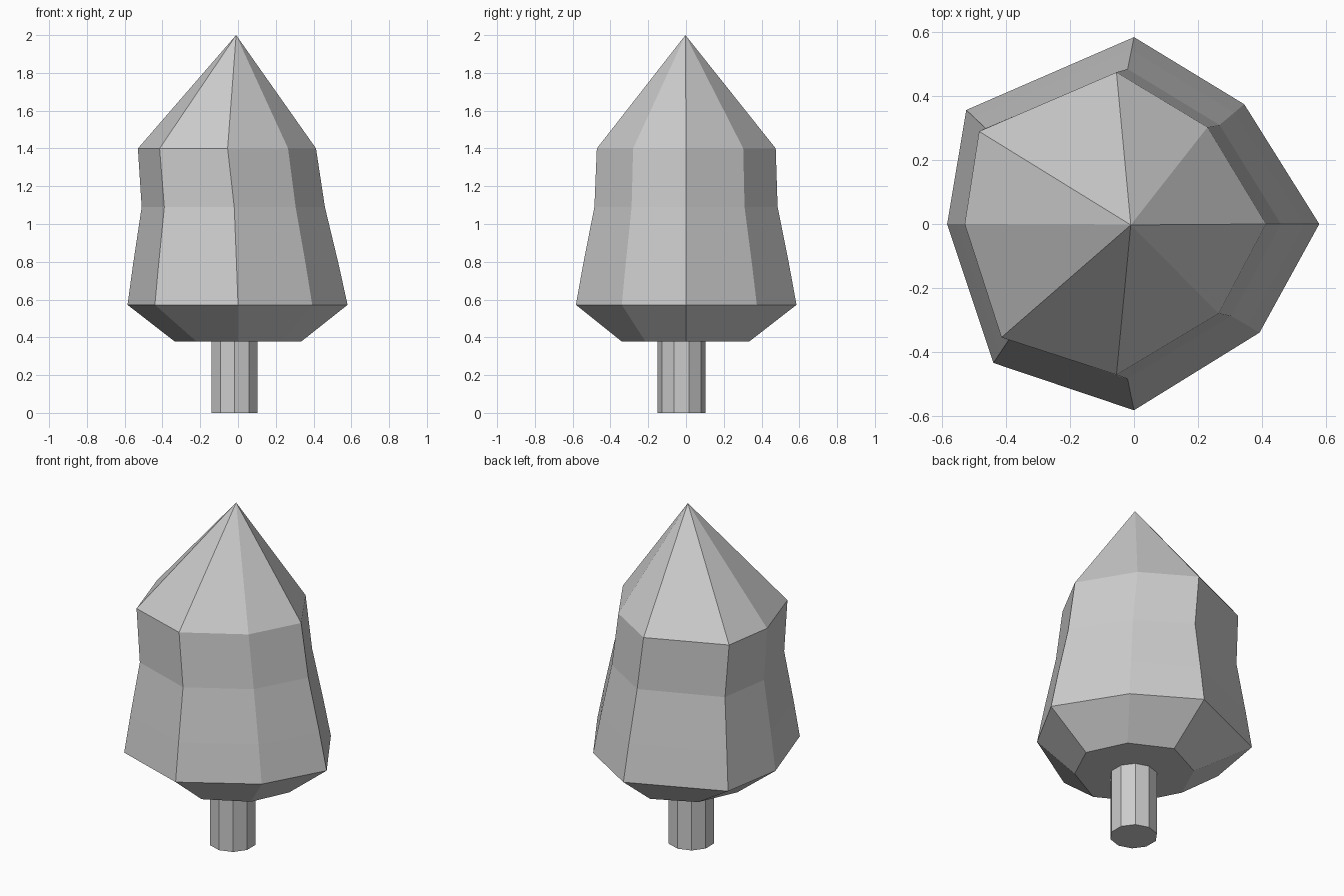
import bpy, bmesh

if "Cube" in bpy.data.objects:
    bpy.data.objects.remove(bpy.data.objects["Cube"])


def make_object(name, bm):
    bmesh.ops.recalc_face_normals(bm, faces=bm.faces)
    mesh = bpy.data.meshes.new(name)
    bm.to_mesh(mesh)
    bm.free()
    obj = bpy.data.objects.new(name, mesh)
    bpy.context.collection.objects.link(obj)
    return obj


# Foliage: irregular eight-sided rings lofted upward, capped below, pointed on top
base = [(.335, 0), (.23, .22), (0, .335), (-.235, .22),
        (-.335, 0), (-.22, -.22), (0, -.34), (.235, -.215)]
wide = [(.58, 0), (.345, .375), (0, .585), (-.525, .357),
        (-.585, 0), (-.44, -.435), (0, -.583), (.393, -.34)]
waist = [(.46, 0), (.268, .31), (-.02, .485), (-.465, .3),
         (-.51, 0), (-.39, -.36), (-.02, -.485), (.305, -.288)]
shoulder = [(.413, 0), (.23, .303), (-.055, .475), (-.485, .29),
            (-.53, 0), (-.415, -.355), (-.055, -.472), (.265, -.28)]
lower = [(a[0] + (b[0] - a[0]) * .4, a[1] + (b[1] - a[1]) * .4)
         for a, b in zip(wide, waist)]
levels = [(.378, base), (.572, wide), (.79, lower), (1.09, waist), (1.4, shoulder)]

bm = bmesh.new()
rings = [[bm.verts.new((x, y, z)) for x, y in ring] for z, ring in levels]
for low, high in zip(rings, rings[1:]):
    for i in range(8):
        j = (i + 1) % 8
        bm.faces.new((low[i], low[j], high[j], high[i]))
bm.faces.new(rings[0][::-1])
tip = bm.verts.new((-.01, -.003, 2))
for i in range(8):
    bm.faces.new((rings[-1][i], rings[-1][(i + 1) % 8], tip))
make_object("foliage", bm)

# Trunk: ten-sided post reaching just into the foliage
bm = bmesh.new()
bmesh.ops.create_cone(bm, cap_ends=True, segments=10, radius1=.128, radius2=.128, depth=.4)
trunk = make_object("trunk", bm)
trunk.location = (-.018, -.024, .2)
